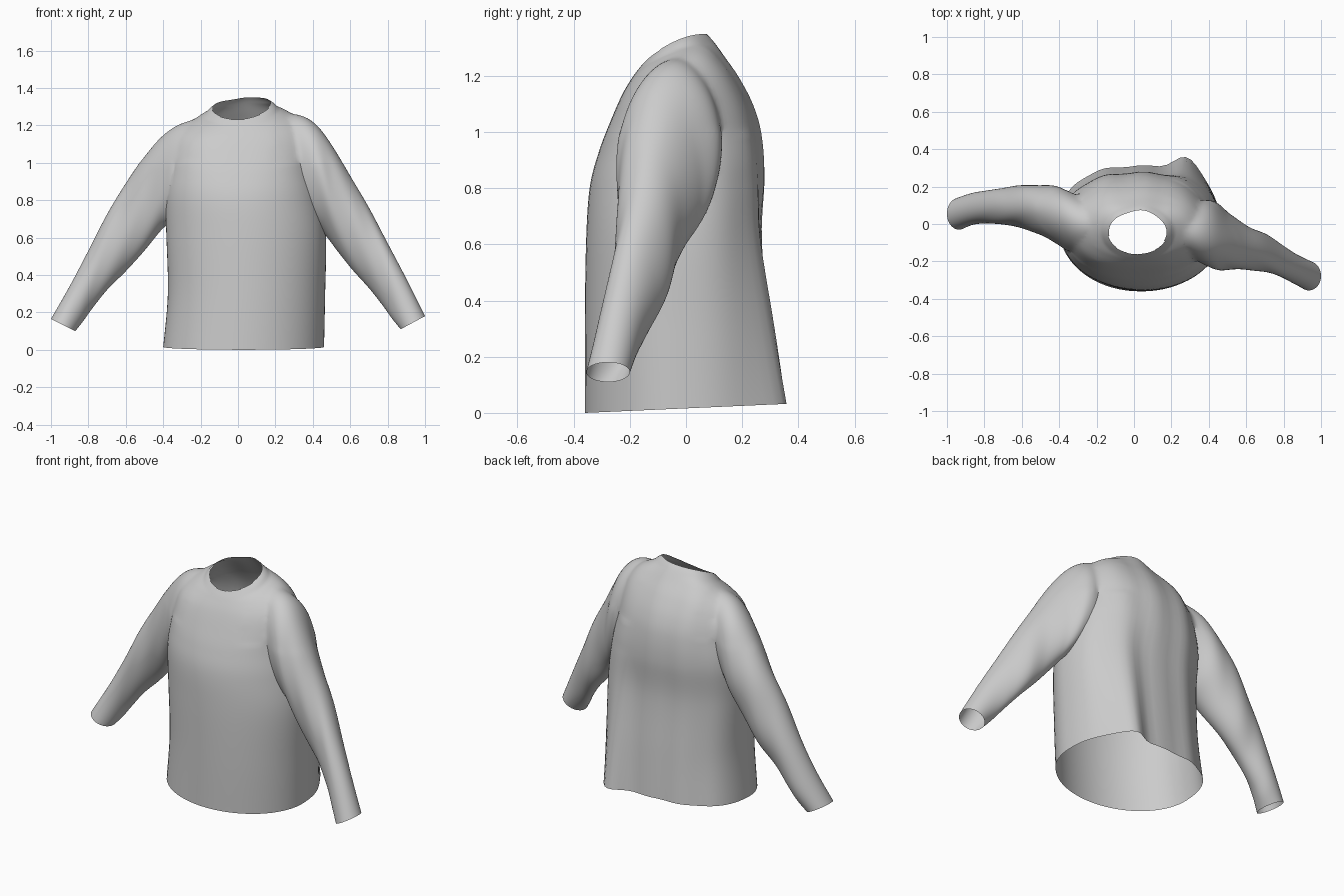
import bpy, bmesh, math
from mathutils import Vector

if "Cube" in bpy.data.objects:
    bpy.data.objects.remove(bpy.data.objects["Cube"])

N = 72


def smooth_rows(rows, sub):
    """Catmull-Rom interpolation of rows of ring parameters."""
    out = []
    for i in range(len(rows) - 1):
        a = rows[max(i - 1, 0)]
        b, c = rows[i], rows[i + 1]
        d = rows[min(i + 2, len(rows) - 1)]
        for s in range(sub):
            t = s / sub
            out.append([0.5 * (2 * q + (r - p) * t + (2 * p - 5 * q + 4 * r - w) * t * t
                               + (3 * q - p - 3 * r + w) * t ** 3)
                        for p, q, r, w in zip(a, b, c, d)])
    out.append(list(rows[-1]))
    return out


def loft(name, rings):
    """Closed solid from rings of points, with flat end caps."""
    bm = bmesh.new()
    vs = [[bm.verts.new(p) for p in ring] for ring in rings]
    for a, b in zip(vs, vs[1:]):
        for i in range(N):
            j = (i + 1) % N
            bm.faces.new((a[i], a[j], b[j], b[i]))
    bm.faces.new(vs[0][::-1])
    bm.faces.new(vs[-1])
    bmesh.ops.recalc_face_normals(bm, faces=bm.faces)
    me = bpy.data.meshes.new(name)
    bm.to_mesh(me)
    bm.free()
    ob = bpy.data.objects.new(name, me)
    bpy.context.collection.objects.link(ob)
    return ob


def spow(v, n):
    return math.copysign(abs(v) ** (2 / n), v)


def torso_ring(xl, xr, yf, zf, yb, zb, tilt, nf, nb):
    """Oval ring with separate squareness for the front and the back half."""
    pts = []
    cx, a = (xl + xr) / 2, (xr - xl) / 2
    cy, b = (yf + yb) / 2, (yb - yf) / 2
    for i in range(N):
        t = 2 * math.pi * i / N
        n = nb if math.sin(t) > 0 else nf
        s = spow(math.sin(t), n)
        x, y = cx + a * spow(math.cos(t), n), cy + b * s
        if s > 0:  # soft hanging folds on the back, one large one near the hem
            low = max(0, 1 - zf / 0.8)
            y += s * (0.005 * math.sin(x * 30) + 0.095 * math.exp(-((x - 0.30) / 0.10) ** 2) * low)
        z = zf + (y - yf) / (yb - yf) * (zb - zf) + tilt * x
        pts.append((x, y, z))
    return pts


def sleeve_ring(ux, uz, lx, lz, y0, y1, k, phase):
    c = Vector(((ux + lx) / 2, (y0 + y1) / 2, (uz + lz) / 2))
    up = Vector((ux - lx, 0, uz - lz)) / 2
    side = Vector((0, (y1 - y0) / 2, 0))
    pts = []
    for i in range(N):
        t = 2 * math.pi * i / N
        # soft diagonal wrinkles on the front and back, fading at both ends
        f = 1 + 0.025 * math.sin(math.pi * k) * math.sin(t) ** 2 * math.sin(3 * t + 22 * k + phase)
        pts.append(c + f * (math.cos(t) * up + math.sin(t) * side))
    return pts


# Torso: left x, right x, front y/z, back y/z, sideways tilt, front and back squareness
torso_rows = [
    (-.400, .460, -.360, .000, .310, .030, 0, 2, 2.5),
    (-.375, .466, -.360, .300, .290, .300, 0, 2, 2.5),
    (-.383, .470, -.356, .600, .265, .620, 0, 2, 2.5),
    (-.390, .440, -.343, .800, .276, .840, 0, 2.1, 2.4),
    (-.372, .405, -.310, .930, .265, .990, .01, 2.3, 2.3),
    (-.350, .385, -.268, 1.040, .235, 1.095, .02, 2.5, 2.3),
    (-.320, .360, -.228, 1.130, .185, 1.190, .04, 2.5, 2.3),
    (-.255, .305, -.192, 1.190, .130, 1.268, .06, 2.2, 2.2),
    (-.180, .220, -.168, 1.222, .092, 1.320, .08, 2, 2),
    (-.130, .170, -.157, 1.235, .068, 1.345, .09, 2, 2),
]
torso_rings = [torso_ring(*r) for r in smooth_rows(torso_rows, 7)]
sweater = loft("sweater", torso_rings)

# Sleeves: upper x/z, lower x/z, front y, back y
right_rows = [
    (.18, 1.250, .27, .80, -.13, .08),
    (.31, 1.262, .37, .69, -.20, .12),
    (.41, 1.215, .46, .62, -.24, .12),
    (.50, 1.100, .53, .53, -.245, .05),
    (.60, .930, .61, .43, -.245, -.01),
    (.70, .760, .70, .33, -.255, -.05),
    (.80, .570, .775, .235, -.285, -.11),
    (.90, .380, .825, .165, -.32, -.16),
    (1.0, .180, .87, .11, -.355, -.20),
]
left_rows = [
    (-.15, 1.240, -.25, .80, -.10, .10),
    (-.29, 1.218, -.35, .69, -.15, .16),
    (-.40, 1.150, -.41, .64, -.11, .20),
    (-.50, 1.035, -.50, .53, -.06, .205),
    (-.60, .890, -.60, .42, -.02, .21),
    (-.70, .725, -.70, .32, -.005, .19),
    (-.80, .530, -.78, .22, .005, .18),
    (-.90, .340, -.83, .15, -.005, .165),
    (-1.0, .165, -.87, .10, -.03, .14),
]
openings = [torso_rings[0], torso_rings[-1]]
for name, rows, phase in (("right_sleeve", right_rows, 0), ("left_sleeve", left_rows, 2)):
    dense = smooth_rows(rows, 7)
    rings = [sleeve_ring(*r, i / (len(dense) - 1), phase) for i, r in enumerate(dense)]
    openings.append(rings[-1])
    sleeve = loft(name, rings)
    # Sew the sleeve to the torso
    mod = sweater.modifiers.new("join", 'BOOLEAN')
    mod.operation, mod.solver, mod.object = 'UNION', 'EXACT', sleeve
    bpy.context.view_layer.objects.active = sweater
    bpy.ops.object.modifier_apply(modifier=mod.name)
    bpy.data.objects.remove(sleeve)

# Open the hem, neck and cuffs by removing the flat caps
bm = bmesh.new()
bm.from_mesh(sweater.data)
for ring in openings:
    p = [Vector(q) for q in ring]
    c = sum(p, Vector()) / N
    n = (p[0] - c).cross(p[N // 4] - c).normalized()
    reach = max((q - c).length for q in p) + 0.02
    caps = [f for f in bm.faces
            if all(abs((v.co - c).dot(n)) < 0.003 and (v.co - c).length < reach for v in f.verts)]
    bmesh.ops.delete(bm, geom=caps, context='FACES')

# Soften the shoulder seams so the sleeves flow out of the body
soft = [v for v in bm.verts if v.co.z > 1.0 and abs(v.co.x) > 0.2 and not v.is_boundary]
for _ in range(10):
    bmesh.ops.smooth_vert(bm, verts=soft, factor=0.5, use_axis_x=True, use_axis_y=True, use_axis_z=True)

# Lift the sides of the neckline so the collar stands up beside the neck
for v in bm.verts:
    if v.co.z > 1.2 and abs(v.co.x - 0.02) < 0.2:
        side = abs(v.co.x - 0.02) / 0.15
        rim = max(0, 1 - abs(math.hypot((v.co.x - 0.02) / 0.15, (v.co.y + 0.045) / 0.113) - 1) / 0.3)
        v.co.z += 0.018 * side * side * rim
bm.to_mesh(sweater.data)
bm.free()

bpy.ops.object.select_all(action='DESELECT')
sweater.select_set(True)
bpy.context.view_layer.objects.active = sweater
bpy.ops.object.shade_smooth_by_angle(angle=math.radians(50))
